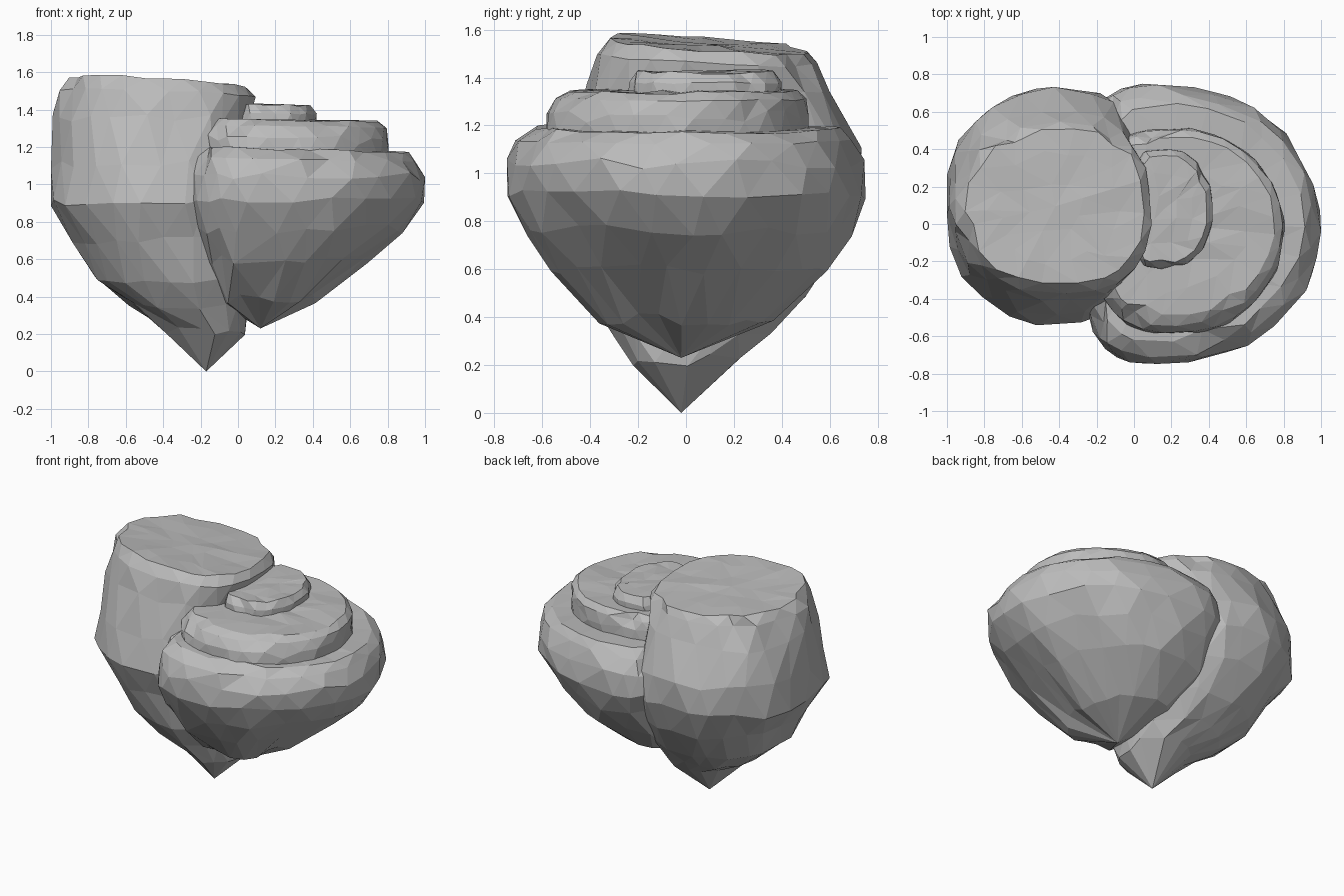
import bpy, bmesh, random
from math import cos, sin, pi, copysign

if "Cube" in bpy.data.objects:
    bpy.data.objects.remove(bpy.data.objects["Cube"])

stone = bpy.data.materials.new("grey stone")
stone.use_nodes = True
GREY = (0.5, 0.5, 0.5, 1)
stone.diffuse_color = GREY
stone.node_tree.nodes["Principled BSDF"].inputs["Base Color"].default_value = GREY


def power(v, p):
    return copysign(abs(v) ** p, v)


def rock(name, rings, sides, seed, tilt=(0, 0), tip=None, rough=0.02, chips=4,
         left=1.0, right=1.0):
    """Loft rough rings (z, x0, middle x, x1, y0, y1) from the bottom up to a cap.
    left and right give the roundness of each side: 1 is round, 0.5 is boxy."""
    rng = random.Random(seed)
    bm = bmesh.new()
    loops = []
    chipped = rng.sample(range(sides), chips)
    for row, (z, x0, cx, x1, y0, y1) in enumerate(rings):
        cy, ry = (y0 + y1) / 2, (y1 - y0) / 2
        from_top = len(rings) - 1 - row
        loop = []
        for i in range(sides):
            a = 2 * pi * (i + 0.5 * (row % 2) + rng.uniform(-0.2, 0.2)) / sides
            c, s = cos(a), sin(a)
            p, rx = (right, x1 - cx) if c > 0 else (left, cx - x0)
            k = 1 + rng.uniform(-rough, rough)
            if from_top < 2 and i in chipped:
                k -= 0.07
            x = cx + rx * k * power(c, p)
            y = cy + ry * k * power(s, p)
            lift = rng.uniform(-1, 1) * (0.006 if from_top < 2 else 0.025)
            fade = max(0, 1 - from_top * 0.3)
            lift += fade * (tilt[0] * (x - cx) + tilt[1] * (y - cy))
            loop.append(bm.verts.new((max(-1, min(1, x)), y, z + lift)))
        loops.append(loop)
    # Uneven cap, as shrinking rings
    z, x0, cx, x1, y0, y1 = rings[-1]
    centre = bm.verts.new((cx, (y0 + y1) / 2, z))
    rim = loops[-1]
    for f in (0.3, 0.65):
        inner = []
        for v in rim:
            q = v.co.lerp(centre.co, f + rng.uniform(-0.08, 0.08))
            q.z += rng.uniform(-0.006, 0.006)
            inner.append(bm.verts.new(q))
        loops.append(inner)
    # Triangular facets
    for row in range(len(loops) - 1):
        low, high = loops[row], loops[row + 1]
        for i in range(sides):
            j = (i + 1) % sides
            if row % 2 == 0:
                bm.faces.new((low[i], low[j], high[i]))
                bm.faces.new((low[j], high[j], high[i]))
            else:
                bm.faces.new((low[i], low[j], high[j]))
                bm.faces.new((low[i], high[j], high[i]))
    for i in range(sides):
        bm.faces.new((loops[-1][i], loops[-1][(i + 1) % sides], centre))
    # Pointed or flat underside
    if tip:
        point = bm.verts.new(tip)
        for i in range(sides):
            bm.faces.new((loops[0][(i + 1) % sides], loops[0][i], point))
    else:
        bm.faces.new(list(reversed(loops[0])))
    # Merge crowded corners into broader facets
    crowded = loops[-2] + loops[-1] + (loops[0] + loops[1] if tip else [])
    bmesh.ops.remove_doubles(bm, verts=crowded, dist=0.08)
    bmesh.ops.recalc_face_normals(bm, faces=bm.faces)
    mesh = bpy.data.meshes.new(name)
    bm.to_mesh(mesh)
    bm.free()
    mesh.materials.append(stone)
    obj = bpy.data.objects.new(name, mesh)
    bpy.context.collection.objects.link(obj)


# Tall pillar with a deep pointed root
rock("tall_rock", [
    (0.22, -0.39, -0.16, 0.04, -0.22, 0.24),
    (0.35, -0.58, -0.24, 0.05, -0.31, 0.37),
    (0.49, -0.77, -0.30, 0.06, -0.39, 0.51),
    (0.70, -0.88, -0.38, 0.06, -0.47, 0.64),
    (0.90, -1.01, -0.42, 0.05, -0.54, 0.73),
    (1.10, -1.00, -0.42, 0.04, -0.49, 0.73),
    (1.34, -0.98, -0.42, 0.06, -0.41, 0.60),
    (1.48, -0.95, -0.42, 0.09, -0.37, 0.54),
    (1.54, -0.91, -0.42, 0.05, -0.32, 0.51),
], 22, 4, tilt=(-0.06, -0.07), tip=(-0.17, -0.02, 0), left=0.93, right=0.75)

# Broad lower rock
rock("broad_rock", [
    (0.39, -0.10, 0.13, 0.41, -0.37, 0.36),
    (0.60, -0.19, 0.18, 0.69, -0.56, 0.59),
    (0.76, -0.24, 0.20, 0.88, -0.67, 0.68),
    (0.92, -0.28, 0.20, 0.99, -0.75, 0.74),
    (1.05, -0.27, 0.20, 1.00, -0.74, 0.73),
    (1.14, -0.24, 0.20, 0.96, -0.71, 0.69),
    (1.19, -0.21, 0.20, 0.91, -0.63, 0.64),
], 24, 9, tilt=(-0.03, 0), tip=(0.12, -0.02, 0.23), left=0.55)

# Stepped terraces
rock("middle_terrace", [
    (1.15, -0.20, 0.25, 0.80, -0.59, 0.51),
    (1.24, -0.20, 0.25, 0.80, -0.58, 0.51),
    (1.31, -0.18, 0.25, 0.79, -0.54, 0.50),
    (1.345, -0.16, 0.25, 0.75, -0.48, 0.47),
], 28, 5, tilt=(-0.02, 0), rough=0.015, left=0.65)
rock("upper_terrace", [
    (1.30, -0.04, 0.16, 0.42, -0.24, 0.40),
    (1.38, -0.04, 0.16, 0.42, -0.24, 0.40),
    (1.425, -0.02, 0.16, 0.39, -0.21, 0.37),
], 24, 6, tilt=(-0.02, 0), rough=0.015, left=0.7, right=0.9)
